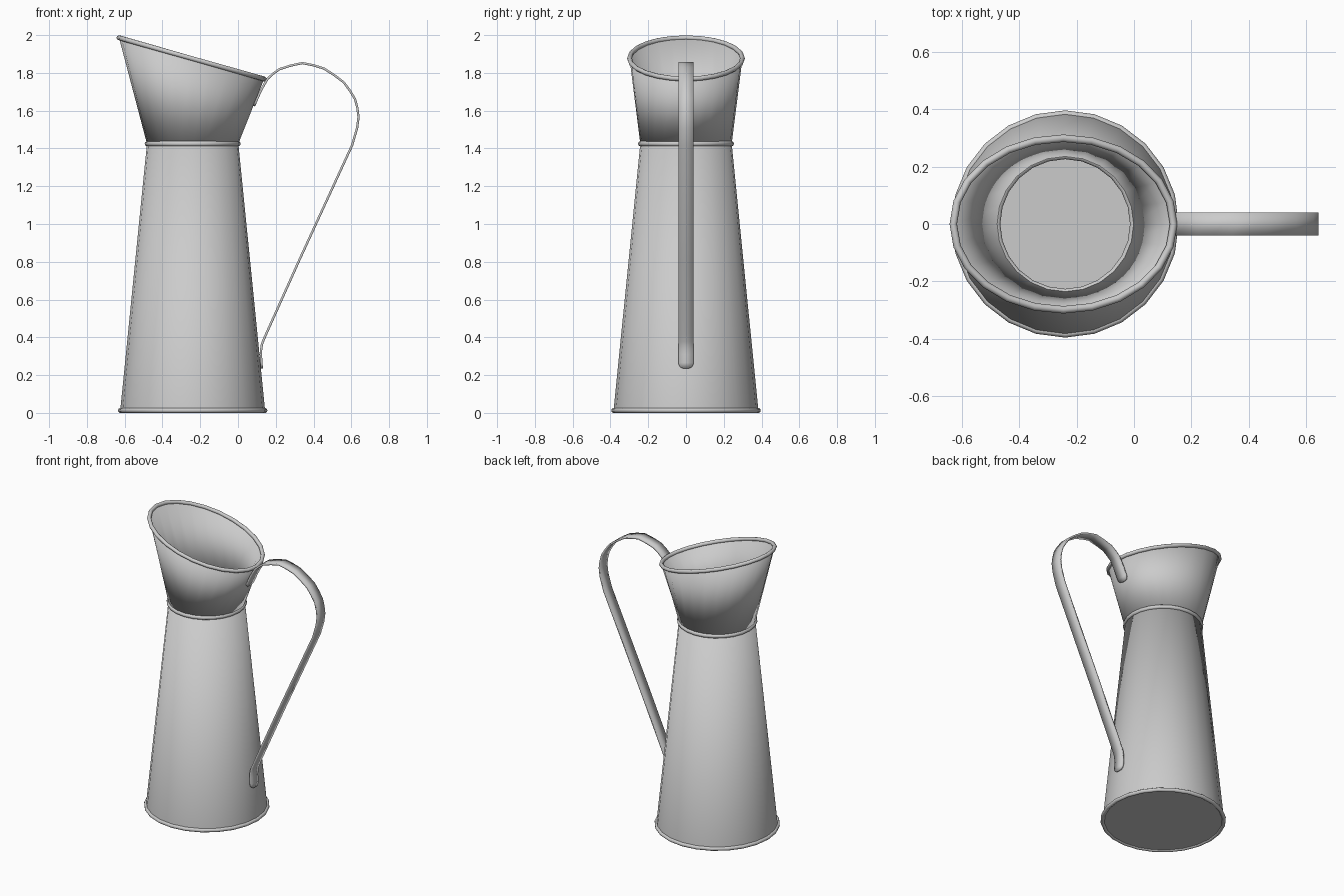
import bpy
from math import sin, cos, pi, sqrt
from mathutils import Vector

if "Cube" in bpy.data.objects:
    bpy.data.objects.remove(bpy.data.objects["Cube"])

SEG = 24
CX = -0.24


def make(name, verts, faces, angle=40, thickness=0, offset=-1):
    me = bpy.data.meshes.new(name)
    me.from_pydata(verts, [], faces)
    me.update()
    ob = bpy.data.objects.new(name, me)
    bpy.context.collection.objects.link(ob)
    bpy.ops.object.select_all(action='DESELECT')
    ob.select_set(True)
    bpy.context.view_layer.objects.active = ob
    bpy.ops.object.shade_smooth_by_angle(angle=angle * pi / 180)
    if thickness:
        m = ob.modifiers.new("sheet", 'SOLIDIFY')
        m.thickness = thickness
        m.offset = offset
    return ob


def ring(rx, ry, z, cx=CX, tilt=0):
    return [Vector((cx + rx * cos(a), ry * sin(a), z - tilt * cos(a)))
            for a in (2 * pi * i / SEG for i in range(SEG))]


def loft(rings, closed=False):
    n = len(rings)
    return [(j * SEG + i, j * SEG + (i + 1) % SEG,
             (j + 1) % n * SEG + (i + 1) % SEG, (j + 1) % n * SEG + i)
            for j in range(n if closed else n - 1) for i in range(SEG)]


def bead(name, rx, ry, z, r, cx=CX, tilt=0, sides=10):
    rings = []
    for k in range(sides):
        b = 2 * pi * k / sides
        d = r * cos(b)
        rings.append(ring(rx + d, ry + d, z + r * sin(b), cx, tilt))
    make(name, sum(rings, []), loft(rings, True), 60)


# Tapered body with floor
rings = [ring(0.384, 0.384, 0.008), ring(0.242, 0.242, 1.425)]
make("body", sum(rings, []),
     loft(rings) + [tuple(reversed(range(SEG)))], thickness=0.008)

# Flared spout with slanted oval mouth
RIM = dict(cx=-0.246, tilt=0.109)
rings = [ring(0.242, 0.242, 1.425), ring(0.384, 0.299, 1.877, **RIM)]
make("spout", sum(rings, []), loft(rings), thickness=0.008)

# Rolled wire edges
bead("base_bead", 0.383, 0.383, 0.013, 0.013)
bead("neck_bead", 0.240, 0.240, 1.425, 0.014)
bead("mouth_bead", 0.384, 0.299, 1.877, 0.013, **RIM)

# Strap handle: smooth path with rounded ends
pts = [(0.085, 1.625), (0.118, 1.70), (0.158, 1.77), (0.22, 1.82),
       (0.34, 1.852), (0.455, 1.823), (0.56, 1.75), (0.62, 1.66),
       (0.638, 1.565), (0.604, 1.417), (0.325, 0.81), (0.15, 0.42),
       (0.126, 0.36), (0.121, 0.31), (0.126, 0.235)]
P = [Vector((x, 0, z)) for x, z in pts]


def along(path, d):
    for a, b in zip(path, path[1:]):
        length = (b - a).length
        if d <= length:
            return a.lerp(b, d / length)
        d -= length
    return path[-1]


# add midpoints on the curved bends
path = []
for i in range(len(P) - 1):
    path.append(P[i])
    if 0 < i < len(P) - 2 and (P[i + 1] - P[i]).length < 0.2:
        path.append((9 * (P[i] + P[i + 1]) - P[i - 1].lerp(P[i], 0.5)
                     - P[i + 1].lerp(P[i + 2], 0.5)) / 16)
path.append(P[-1])

W, R = 0.04, 0.03
cap = [R * (1 - cos(t * pi / 8)) for t in range(5)]
rows = [(along(path, d), W - R + sqrt(max(0, R * R - (R - d) ** 2))) for d in cap]
rows += [(p, W) for p in path[1:-1]]
back = path[::-1]
rows += [(along(back, d), W - R + sqrt(max(0, R * R - (R - d) ** 2)))
         for d in reversed(cap)]
verts = []
for p, w in rows:
    verts += [p + Vector((0, -w, 0)), p + Vector((0, w, 0))]
faces = [(2 * i, 2 * i + 1, 2 * i + 3, 2 * i + 2) for i in range(len(rows) - 1)]
make("handle", verts, faces, thickness=0.012, offset=0)
